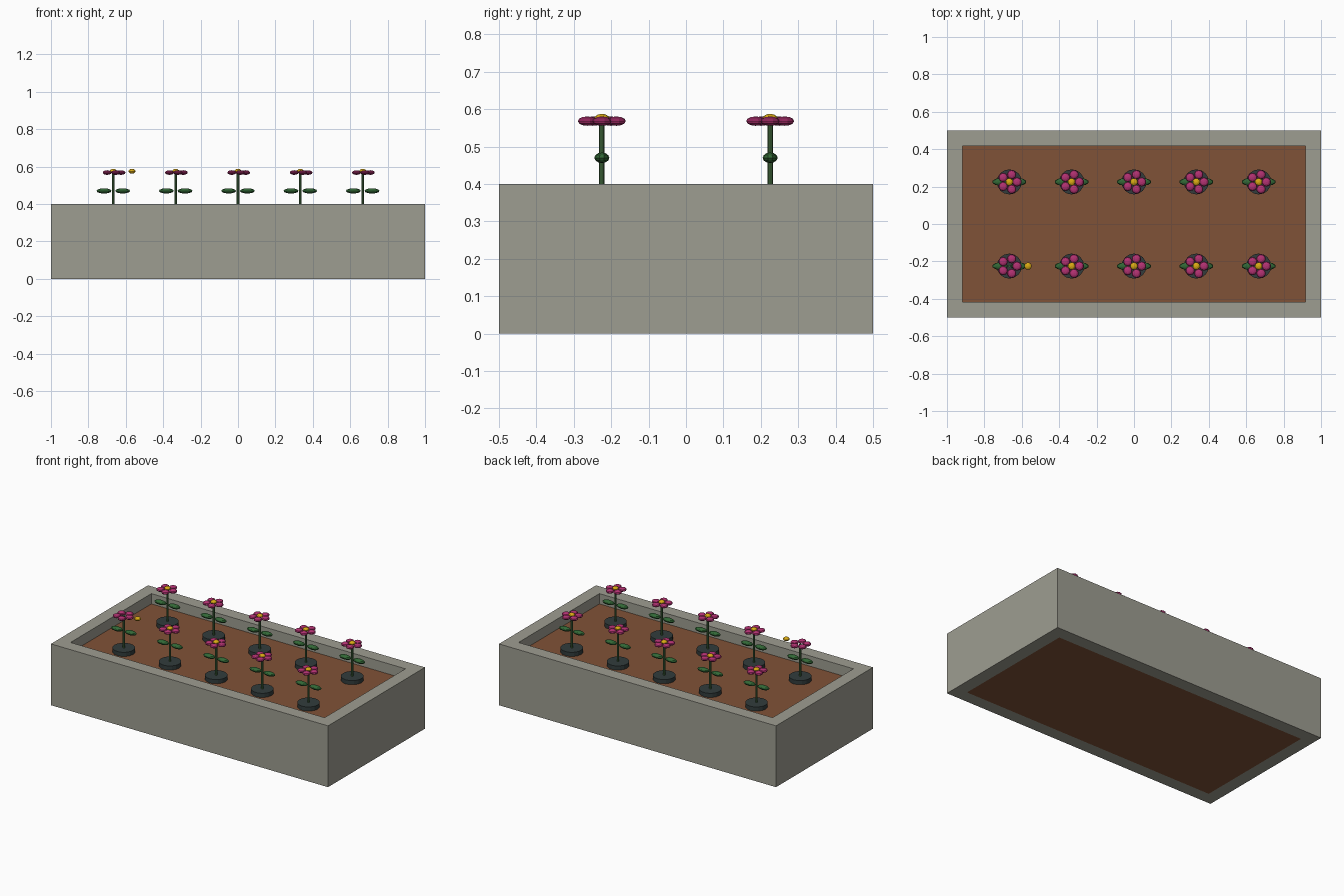
import bpy, math
from mathutils import Matrix, Vector

if "Cube" in bpy.data.objects:
    bpy.data.objects.remove(bpy.data.objects["Cube"])


def material(name, r, g, b):
    m = bpy.data.materials.new(name)
    lin = [((c / 255 + 0.055) / 1.055) ** 2.4 for c in (r, g, b)]
    m.diffuse_color = (*lin, 1)
    m.use_nodes = True
    m.node_tree.nodes["Principled BSDF"].inputs["Base Color"].default_value = m.diffuse_color
    return m


STONE = material("warm grey stone", 158, 157, 145)
SOIL = material("brown soil", 128, 82, 55)
POT = material("dark slate", 50, 60, 60)
STEM = material("stem green", 70, 112, 66)
LEAF = material("leaf green", 50, 104, 54)
PETAL = material("magenta petal", 180, 50, 115)
YELLOW = material("golden yellow", 218, 170, 20)


def finish(name, mat):
    ob = bpy.context.object
    ob.name = name
    ob.data.materials.append(mat)
    return ob


def box(name, mat, lo, hi):
    lo, hi = Vector(lo), Vector(hi)
    bpy.ops.mesh.primitive_cube_add(size=1)
    ob = finish(name, mat)
    ob.data.transform(Matrix.Translation((lo + hi) / 2) @ Matrix.Diagonal((*(hi - lo), 1)))


def rod(name, mat, x, y, z0, z1, radius, sides):
    bpy.ops.mesh.primitive_cylinder_add(vertices=sides, radius=radius, depth=z1 - z0,
                                        location=(x, y, (z0 + z1) / 2))
    finish(name, mat)


def blob(name, mat, loc, radii, segments=10, rings=6):
    bpy.ops.mesh.primitive_uv_sphere_add(segments=segments, ring_count=rings, radius=1, location=loc)
    finish(name, mat).data.transform(Matrix.Diagonal((*radii, 1)))


# Planter walls: full-depth ends with long walls fitted between them
W, D, H, T = 1.0, 0.5, 0.4, 0.083
for s, side in ((-1, "left"), (1, "right")):
    a, b = sorted((s * W, s * (W - T)))
    box(side + "_wall", STONE, (a, -D, 0), (b, D, H))
for s, side in ((-1, "front"), (1, "back")):
    a, b = sorted((s * D, s * (D - T)))
    box(side + "_wall", STONE, (T - W, a, 0), (W - T, b, H))

# Soil filling
SOIL_Z = 0.333
box("soil", SOIL, (T - W, T - D, 0), (W - T, D - T, SOIL_Z))

# Two rows of five flowers
for row, y in enumerate((-0.225, 0.225)):
    for col in range(5):
        x = (col - 2) / 3
        rod("base_disc", POT, x, y, SOIL_Z, SOIL_Z + 0.027, 0.067, 16)
        rod("stem", STEM, x, y, SOIL_Z, 0.568, 0.007, 8)
        for s in (-1, 1):
            blob("leaf", LEAF, (x + s * 0.05, y, 0.47), (0.042, 0.02, 0.014))
        for k in range(5):
            t = k * math.tau / 5
            blob("petal", PETAL, (x + 0.041 * math.cos(t), y + 0.041 * math.sin(t), 0.568),
                 (0.025, 0.025, 0.0125))
        # One flower centre sits loose beside its bloom
        drift = 0.1 if row == 0 and col == 0 else 0
        blob("flower_centre", YELLOW, (x + drift, y, 0.575), (0.02, 0.02, 0.0125))
